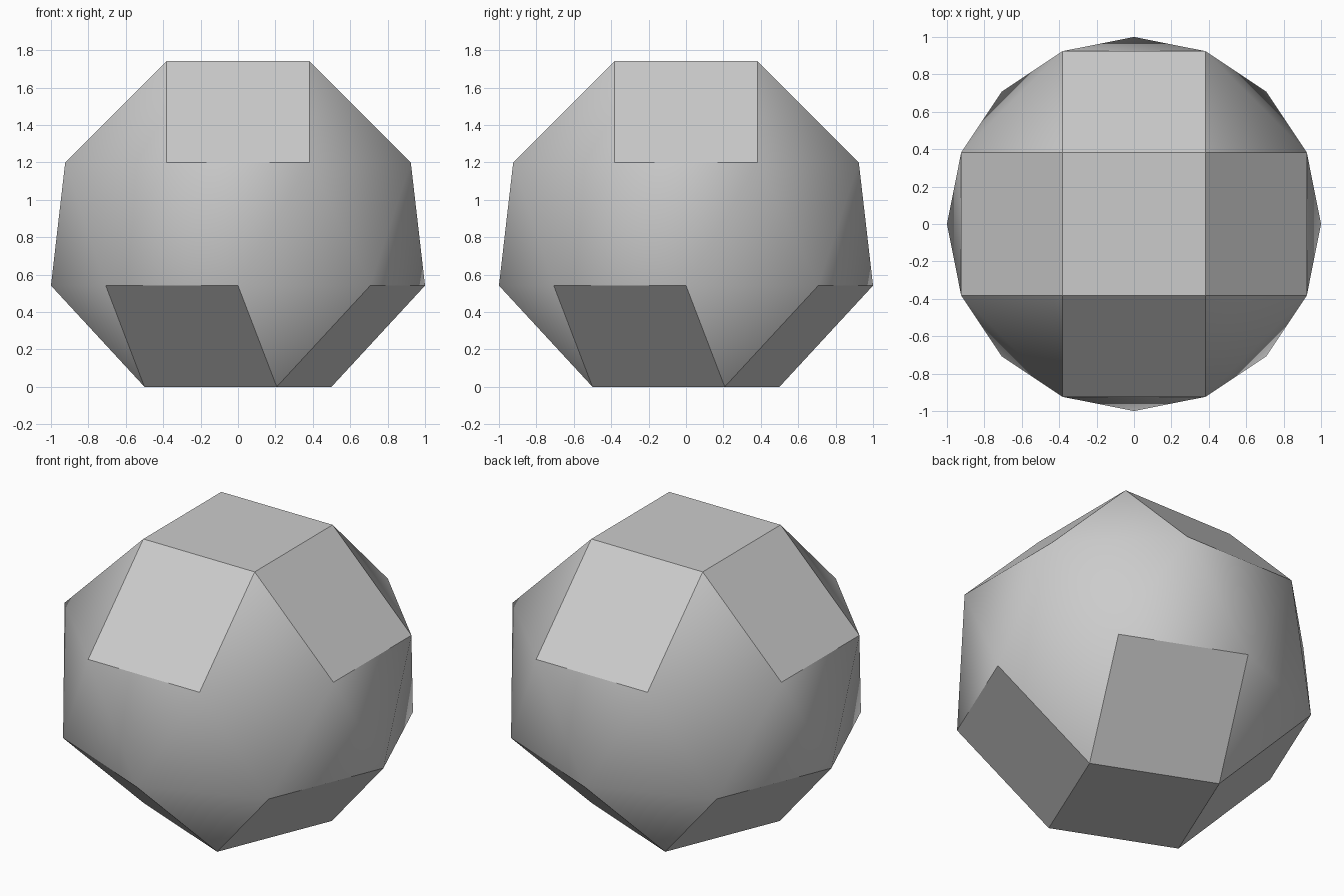
import bpy
import bmesh
from math import radians, sin, cos, sqrt

cube = bpy.data.objects.get("Cube")
if cube:
    bpy.data.objects.remove(cube, do_unlink=True)

# One edge length drives the whole solid
EDGE = 2 * sin(radians(22.5))
CUP = EDGE / sqrt(2)                                   # height of each cupola
BELT = sqrt(EDGE ** 2 - (2 * sin(radians(11.25))) ** 2)  # height of the triangle belt

bm = bmesh.new()


def ring(count, radius, start, z):
    angles = [radians(start + i * 360 / count) for i in range(count)]
    return [bm.verts.new((radius * cos(a), radius * sin(a), z)) for a in angles]


def cupola(square, octagon):
    """Square cap, four square sides and four corner triangles."""
    bm.faces.new(square)
    for k in range(4):
        n = (k + 1) % 4
        bm.faces.new((square[k], octagon[2 * k], octagon[2 * k + 1]))
        bm.faces.new((square[k], octagon[2 * k + 1], octagon[2 * n], square[n]))


# Four rings of corners, from the ground up
base = ring(4, CUP, 22.5, 0)
lower = ring(8, 1, 0, CUP)
upper = ring(8, 1, 22.5, CUP + BELT)
cap = ring(4, CUP, 45, 2 * CUP + BELT)

cupola(base, lower)
cupola(cap, upper)

# Belt of sixteen triangles between the octagons
for j in range(8):
    n = (j + 1) % 8
    bm.faces.new((lower[j], lower[n], upper[j]))
    bm.faces.new((upper[j], lower[n], upper[n]))

bmesh.ops.recalc_face_normals(bm, faces=bm.faces)
mesh = bpy.data.meshes.new("faceted_solid")
bm.to_mesh(mesh)
bm.free()

# Single neutral grey
grey = bpy.data.materials.new("light grey")
grey.use_nodes = True
colour = (0.6, 0.6, 0.6, 1)
grey.diffuse_color = colour
grey.node_tree.nodes["Principled BSDF"].inputs["Base Color"].default_value = colour
mesh.materials.append(grey)

solid = bpy.data.objects.new("faceted_solid", mesh)
bpy.context.collection.objects.link(solid)

# Triangles blend softly, squares keep crisp borders
bpy.ops.object.select_all(action="DESELECT")
solid.select_set(True)
bpy.context.view_layer.objects.active = solid
bpy.ops.object.shade_smooth_by_angle(angle=radians(30))
